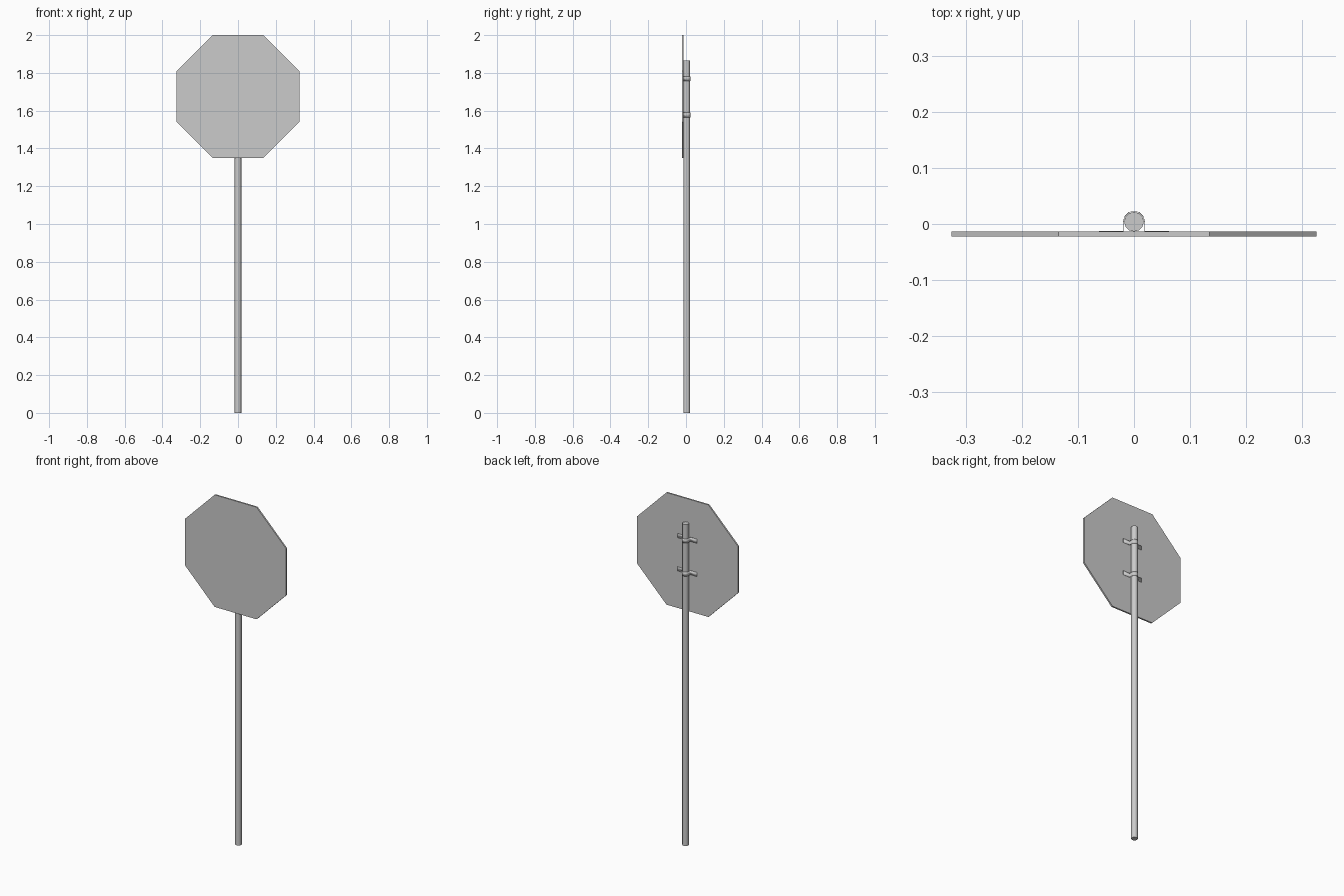
import bpy, bmesh
from math import pi, sin, cos

if "Cube" in bpy.data.objects:
    bpy.data.objects.remove(bpy.data.objects["Cube"])

PLATE_BACK, PLATE_FRONT = -0.013, -0.022
POST_Y, POST_R = 0.004, 0.0175


def make_object(name, bm):
    bmesh.ops.recalc_face_normals(bm, faces=bm.faces)
    mesh = bpy.data.meshes.new(name)
    bm.to_mesh(mesh)
    bm.free()
    obj = bpy.data.objects.new(name, mesh)
    bpy.context.collection.objects.link(obj)
    return obj


def smooth(obj):
    bpy.ops.object.select_all(action='DESELECT')
    obj.select_set(True)
    bpy.context.view_layer.objects.active = obj
    bpy.ops.object.shade_smooth_by_angle(angle=pi / 4)


# Round post
bpy.ops.mesh.primitive_cylinder_add(vertices=12, radius=POST_R, depth=1.865,
                                    location=(0, POST_Y, 1.865 / 2))
post = bpy.context.object
post.name = "post"
smooth(post)

# Octagonal sign plate, flat edges at top and sides
apothem = 0.325
radius = apothem / cos(pi / 8)
bm = bmesh.new()
corners = [bm.verts.new((radius * cos(a), PLATE_FRONT, 1.675 + radius * sin(a)))
           for a in (pi / 8 + i * pi / 4 for i in range(8))]
face = bm.faces.new(corners)
ext = bmesh.ops.extrude_face_region(bm, geom=[face], use_keep_orig=True)
bmesh.ops.translate(bm, vec=(0, PLATE_BACK - PLATE_FRONT, 0),
                    verts=[v for v in ext["geom"] if isinstance(v, bmesh.types.BMVert)])
make_object("sign_plate", bm)


# Clamp straps: flat ears against the plate and a band around the post
def clamp(name, z, height=0.024):
    r, ear_y = 0.019, PLATE_BACK + 0.0004
    outer = [(-0.062, ear_y), (-r, ear_y)]
    outer += [(-r * cos(i * pi / 6), POST_Y + r * sin(i * pi / 6)) for i in range(7)]
    outer += [(r, ear_y), (0.062, ear_y)]
    bm = bmesh.new()
    rows = [[bm.verts.new((x, y, z + s * height / 2)) for x, y in outer] for s in (-1, 1)]
    for i in range(len(outer) - 1):
        bm.faces.new((rows[0][i], rows[0][i + 1], rows[1][i + 1], rows[1][i]))
    obj = make_object(name, bm)
    mod = obj.modifiers.new("thickness", 'SOLIDIFY')
    mod.thickness = 0.001
    mod.offset = 0
    smooth(obj)


clamp("upper_clamp", 1.77)
clamp("lower_clamp", 1.577)
